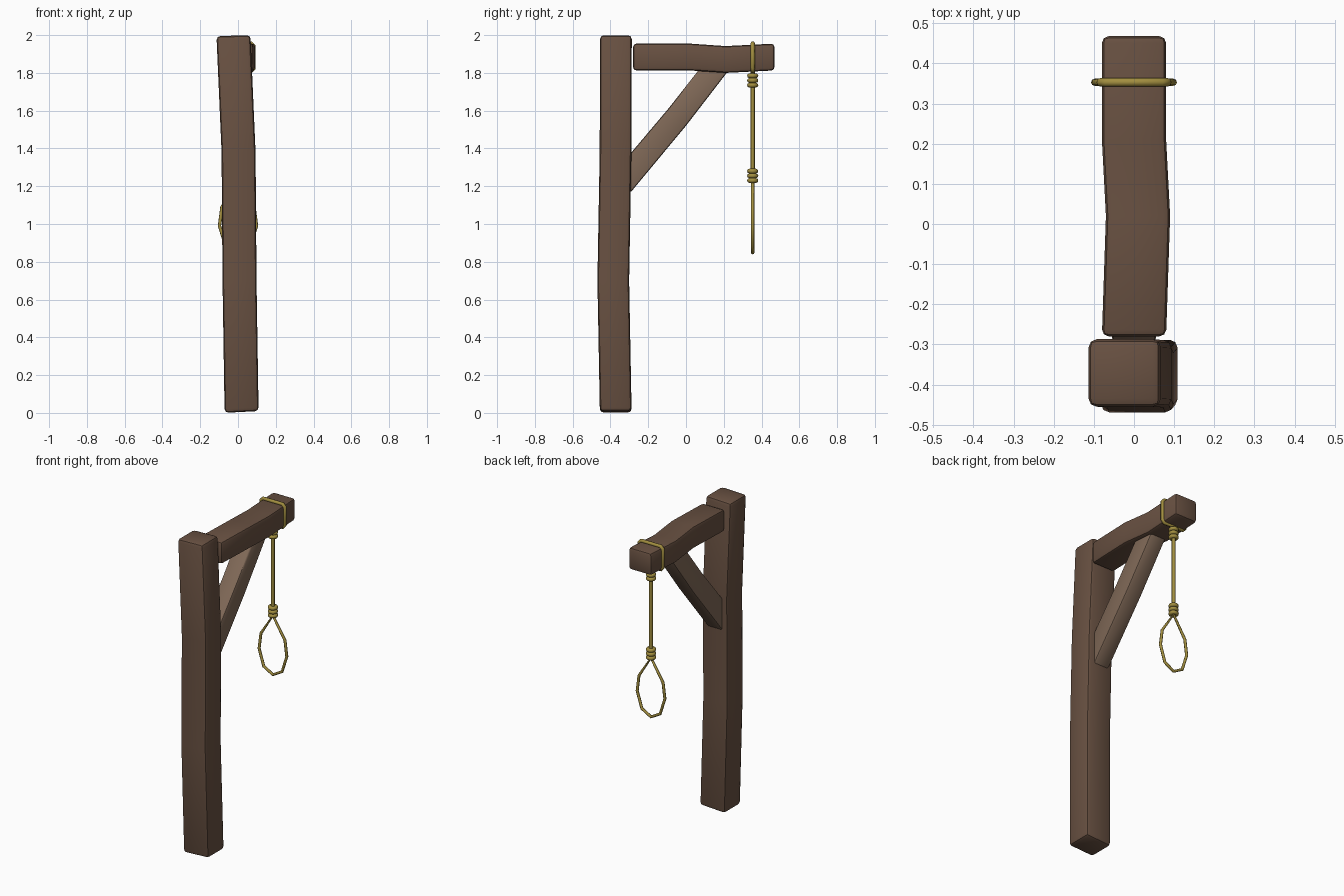
import bpy, bmesh
from mathutils import Vector

if "Cube" in bpy.data.objects:
    bpy.data.objects.remove(bpy.data.objects["Cube"])


def material(name, rgb):
    m = bpy.data.materials.new(name)
    m.diffuse_color = (*rgb, 1)
    m.use_nodes = True
    m.node_tree.nodes["Principled BSDF"].inputs["Base Color"].default_value = m.diffuse_color
    return m


WOOD = material("dark_wood", (0.14, 0.082, 0.054))
PALE = material("pale_wood", (0.215, 0.14, 0.095))
ROPE = material("rope", (0.36, 0.27, 0.05))
ROPE_Y = 0.353


def select(ob):
    bpy.ops.object.select_all(action='DESELECT')
    ob.select_set(True)
    bpy.context.view_layer.objects.active = ob


def timber(name, sections, mat, bevel):
    """Loft four-cornered sections into a closed, bevelled timber."""
    bm = bmesh.new()
    rings = [[bm.verts.new(p) for p in s] for s in sections]
    for a, b in zip(rings, rings[1:]):
        for i in range(4):
            j = (i + 1) % 4
            bm.faces.new((a[i], a[j], b[j], b[i]))
    bm.faces.new(rings[0])
    bm.faces.new(rings[-1])
    bmesh.ops.recalc_face_normals(bm, faces=bm.faces)
    me = bpy.data.meshes.new(name)
    bm.to_mesh(me)
    bm.free()
    ob = bpy.data.objects.new(name, me)
    bpy.context.collection.objects.link(ob)
    me.materials.append(mat)
    mod = ob.modifiers.new("worn_edges", 'BEVEL')
    mod.width, mod.segments = bevel, 2
    mod.limit_method, mod.angle_limit = 'ANGLE', 0.6
    select(ob)
    bpy.ops.object.modifier_apply(modifier=mod.name)
    bpy.ops.object.shade_smooth_by_angle(angle=0.7)
    return ob


def rope(name, points, closed=False, radius=0.011):
    """Sweep a round cord along x-z points in the rope plane."""
    cu = bpy.data.curves.new(name, 'CURVE')
    cu.dimensions = '3D'
    cu.bevel_depth, cu.bevel_resolution = radius, 2
    cu.use_fill_caps = True
    sp = cu.splines.new('POLY')
    sp.points.add(len(points) - 1)
    for p, (x, z) in zip(sp.points, points):
        p.co = (x, ROPE_Y, z, 1)
    sp.use_cyclic_u = closed
    ob = bpy.data.objects.new(name, cu)
    bpy.context.collection.objects.link(ob)
    cu.materials.append(ROPE)
    select(ob)
    bpy.ops.object.convert(target='MESH')
    bpy.ops.object.shade_smooth_by_angle(angle=0.9)


SQUARE = [(-1, -1), (1, -1), (1, 1), (-1, 1)]

# Crooked upright post: centre x, centre y, z
post = [(0.019, -0.372, 0.005), (0.008, -0.385, 0.7),
        (0.003, -0.373, 1.38), (-0.024, -0.371, 1.997)]
sections = [[(x + 0.09 * i, y + 0.084 * j, z) for i, j in SQUARE] for x, y, z in post]
for k in (0, -1):   # slightly tilted end cuts
    sections[k] = [(x, y, z + (0.05 if k == 0 else 0.03) * (x - post[k][0]))
                   for x, y, z in sections[k]]
timber("post", sections, WOOD, 0.02)

# Crooked top beam: centre x, y, centre z
beam = [(0, -0.28, 1.884), (0.01, 0.02, 1.884), (0, 0.21, 1.871), (0, 0.468, 1.884)]
timber("beam", [[(x + 0.08 * i, y, z + 0.071 * j) for i, j in SQUARE]
                for x, y, z in beam], WOOD, 0.017)

# Diagonal brace: upper and lower edge points in the y-z plane
brace = [((-0.295, 1.372), (-0.295, 1.165)), ((-0.09, 1.615), (0.0, 1.52)),
         ((0.075, 1.825), (0.235, 1.825))]
timber("brace", [[(-0.055, *u), (0.055, *u), (0.055, *l), (-0.055, *l)]
                 for u, l in brace], PALE, 0.012)

# Rope wrapped round the beam
rope("beam_wrap", [(-0.068, 1.957), (0.068, 1.957), (0.083, 1.942), (0.083, 1.825),
                   (0.068, 1.808), (-0.068, 1.808), (-0.083, 1.825), (-0.083, 1.942)], True)

# Hanging rope
rope("hanging_rope", [(0, 1.81), (0, 1.22)])

# Teardrop loop
half = [(0.085, 1.09), (0.098, 0.99), (0.065, 0.885)]
rope("loop", [(0, 1.225)] + half + [(0, 0.848)] + [(-x, z) for x, z in reversed(half)],
     True, 0.009)

# Coiled knots, three turns each
for label, z0 in (("upper", 1.76), ("lower", 1.255)):
    for i in (-1, 0, 1):
        bpy.ops.mesh.primitive_torus_add(major_segments=14, minor_segments=8,
                                         major_radius=0.018, minor_radius=0.0125,
                                         location=(0, ROPE_Y, z0 + 0.025 * i))
        ob = bpy.context.object
        ob.name = f"{label}_knot_{i + 2}"
        ob.data.materials.append(ROPE)
        bpy.ops.object.shade_smooth()
